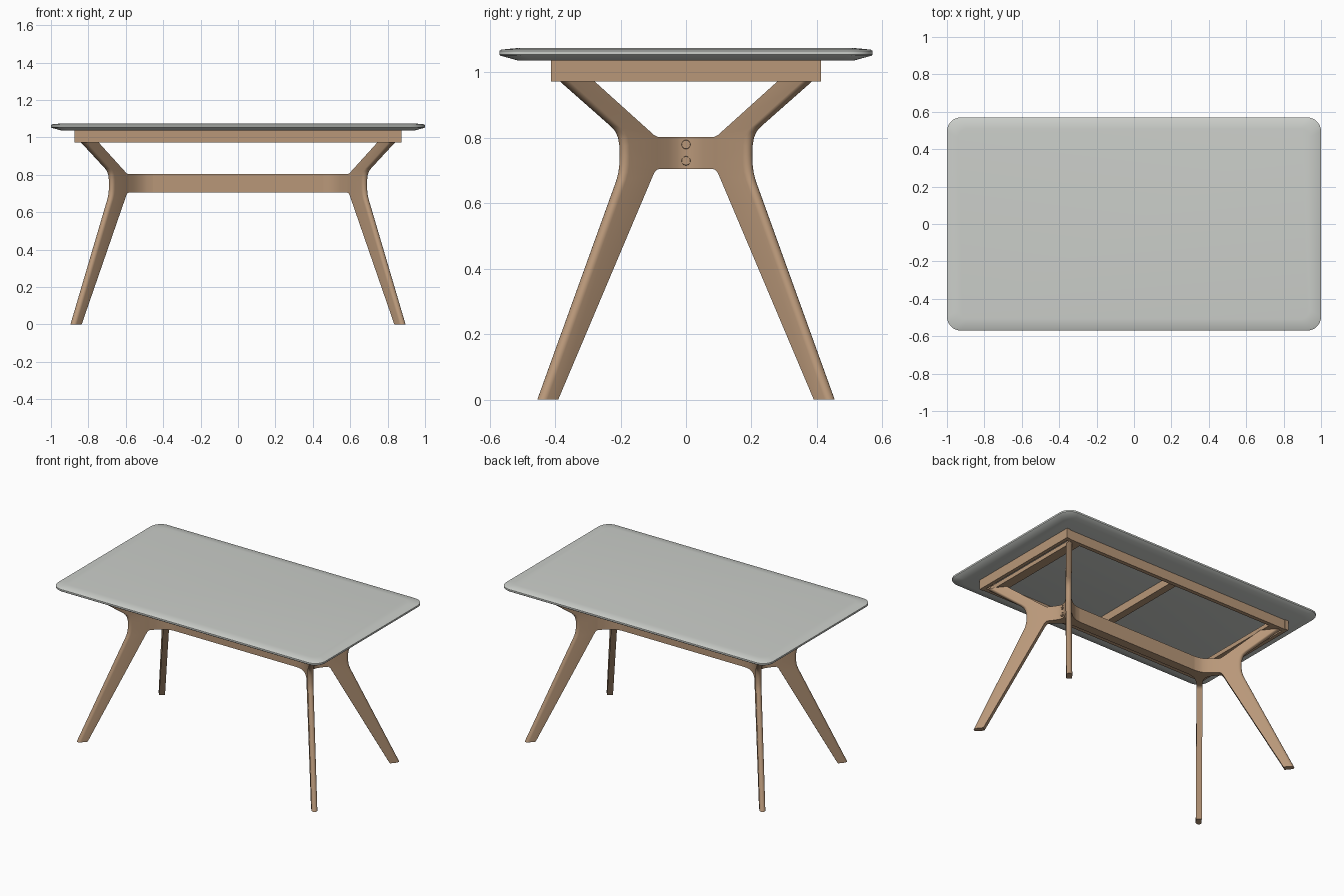
import bpy, bmesh, math
from mathutils import Vector, Matrix

cube = bpy.data.objects.get("Cube")
if cube:
    bpy.data.objects.remove(cube, do_unlink=True)


def material(name, rgb):
    m = bpy.data.materials.new(name)
    m.use_nodes = True
    m.diffuse_color = (*rgb, 1)
    m.node_tree.nodes["Principled BSDF"].inputs["Base Color"].default_value = (*rgb, 1)
    return m


WOOD = material("warm wood", (0.48, 0.31, 0.19))
GREY = material("pale grey top", (0.60, 0.62, 0.59))


def finish(name, bm, mat, smooth=True):
    bmesh.ops.recalc_face_normals(bm, faces=bm.faces)
    mesh = bpy.data.meshes.new(name)
    bm.to_mesh(mesh)
    bm.free()
    ob = bpy.data.objects.new(name, mesh)
    bpy.context.collection.objects.link(ob)
    mesh.materials.append(mat)
    if smooth:
        bpy.ops.object.select_all(action="DESELECT")
        ob.select_set(True)
        bpy.context.view_layer.objects.active = ob
        bpy.ops.object.shade_smooth_by_angle(angle=math.radians(35))


def box(name, x, y, z):
    bm = bmesh.new()
    bmesh.ops.create_cube(bm, size=1)
    for v in bm.verts:
        v.co = [lo + (c + 0.5) * (hi - lo) for c, (lo, hi) in zip(v.co, (x, y, z))]
    finish(name, bm, WOOD, smooth=False)


def loft(name, sections, mat):
    """Skin a row of closed sections and cap both ends."""
    bm = bmesh.new()
    rings = [[bm.verts.new(p) for p in section] for section in sections]
    bm.faces.new(rings[0])
    bm.faces.new(rings[-1])
    for a, b in zip(rings, rings[1:]):
        for i in range(len(a)):
            j = (i + 1) % len(a)
            bm.faces.new((a[i], a[j], b[j], b[i]))
    finish(name, bm, mat)


# Tabletop: stacked rounded rectangles with a chamfered underside
def rounded_ring(inset, z, radius=0.075, steps=8):
    ring = []
    r = radius - inset * 0.4
    for k, (sx, sy) in enumerate(((1, 1), (-1, 1), (-1, -1), (1, -1))):
        for i in range(steps + 1):
            a = (k + i / steps) * math.pi / 2
            ring.append((sx * (1 - inset - r) + r * math.cos(a),
                         sy * (0.57 - inset - r) + r * math.sin(a), z))
    return ring


levels = [(0.055, 1.037), (0.004, 1.051), (0, 1.055), (0, 1.066), (0.006, 1.070), (0.06, 1.075)]
loft("tabletop", [rounded_ring(*level) for level in levels], GREY)

# Apron frame and cross rails
TOP = 1.038
for s, side in ((1, "left"), (-1, "right")):
    box(f"{side}_end_apron", sorted((s * 0.85, s * 0.875)), (-0.412, 0.412), (0.972, TOP))
    box(f"{side}_leg_rail", sorted((s * 0.75, s * 0.815)), (-0.38, 0.38), (0.972, 1.0))
for s, side in ((-1, "front"), (1, "back")):
    box(f"{side}_apron", (-0.85, 0.85), sorted((s * 0.38, s * 0.407)), (0.972, TOP))
box("middle_rail", (-0.025, 0.025), (-0.38, 0.38), (0.985, TOP))

# Stretcher between the two leg hubs
LOW, HIGH = 0.705, 0.803
box("stretcher", (-0.47, 0.47), (-0.03, 0.03), (LOW, HIGH))

# Hubs: curved plan shape blending the stretcher into both legs
inner = [(0.455, 0.03), (0.485, 0.034), (0.51, 0.043), (0.54, 0.063), (0.562, 0.083), (0.588, 0.11)]
outer = [(0.617, 0.089), (0.588, 0.053), (0.571, 0.027)]
half = inner + outer
plan = half + [(0.563, 0)] + [(x, -y) for x, y in reversed(half)]
for s, side in ((1, "left"), (-1, "right")):
    loft(f"{side}_hub", [[(s * x, y, z) for x, y in plan] for z in (LOW, HIGH)], WOOD)

# Legs: diagonal boards, square on the inner edge and rounded on the outer edge
HALF_THICK = 0.018
ROUND = 0.02
ALONG = Vector((0.633, 0.774, 0))
ACROSS = Vector((0.774, -0.633, 0))
outer_edge = [(0.451, 0), (0.209, 0.67), (0.203, 0.695), (0.200, 0.72), (0.199, 0.75),
              (0.200, 0.775), (0.204, 0.80), (0.212, 0.82), (0.226, 0.836), (0.381, 0.972)]
inner_edge = [(0.402, 0), (0.111, 0.688), (0.106, 0.697), (0.098, 0.704), (0.09, LOW),
              (0.09, HIGH), (0.098, HIGH), (0.108, 0.808), (0.116, 0.815), (0.290, 0.972)]


def on_board(y, z):
    return Vector((0.521, 0, z)) + ALONG * (y / 0.774)


def leg_section(inside, outside, steps=8):
    a, b = on_board(*inside), on_board(*outside)
    reach = (b - a).normalized()
    section = [a - ACROSS * HALF_THICK, a + ACROSS * HALF_THICK]
    for i in range(steps + 1):
        t = math.pi / 2 - math.pi * i / steps
        section.append(b + reach * ROUND * (math.cos(t) - 1) + ACROSS * HALF_THICK * math.sin(t))
    return section


sections = [leg_section(i, o) for i, o in zip(inner_edge, outer_edge)]
for sx, side in ((1, "left"), (-1, "right")):
    for sy, end in ((-1, "front"), (1, "back")):
        loft(f"{end}_{side}_leg",
             [[(sx * p.x, sy * p.y, p.z) for p in section] for section in sections], WOOD)

# Bolt heads with raised crosses on the outer face of each hub
for s, side in ((1, "left"), (-1, "right")):
    for z, place in ((0.73, "lower"), (0.78, "upper")):
        bm = bmesh.new()
        bmesh.ops.create_cone(bm, cap_ends=True, segments=24, radius1=0.015, radius2=0.013, depth=0.012,
                              matrix=Matrix.Translation((s * 0.564, 0, z))
                              @ Matrix.Rotation(s * math.pi / 2, 4, "Y"))
        finish(f"{side}_{place}_bolt", bm, WOOD)
        for w, h, way in ((0.011, 0.003, "level"), (0.003, 0.011, "upright")):
            box(f"{side}_{place}_{way}_cross", sorted((s * 0.565, s * 0.572)), (-w, w), (z - h, z + h))
